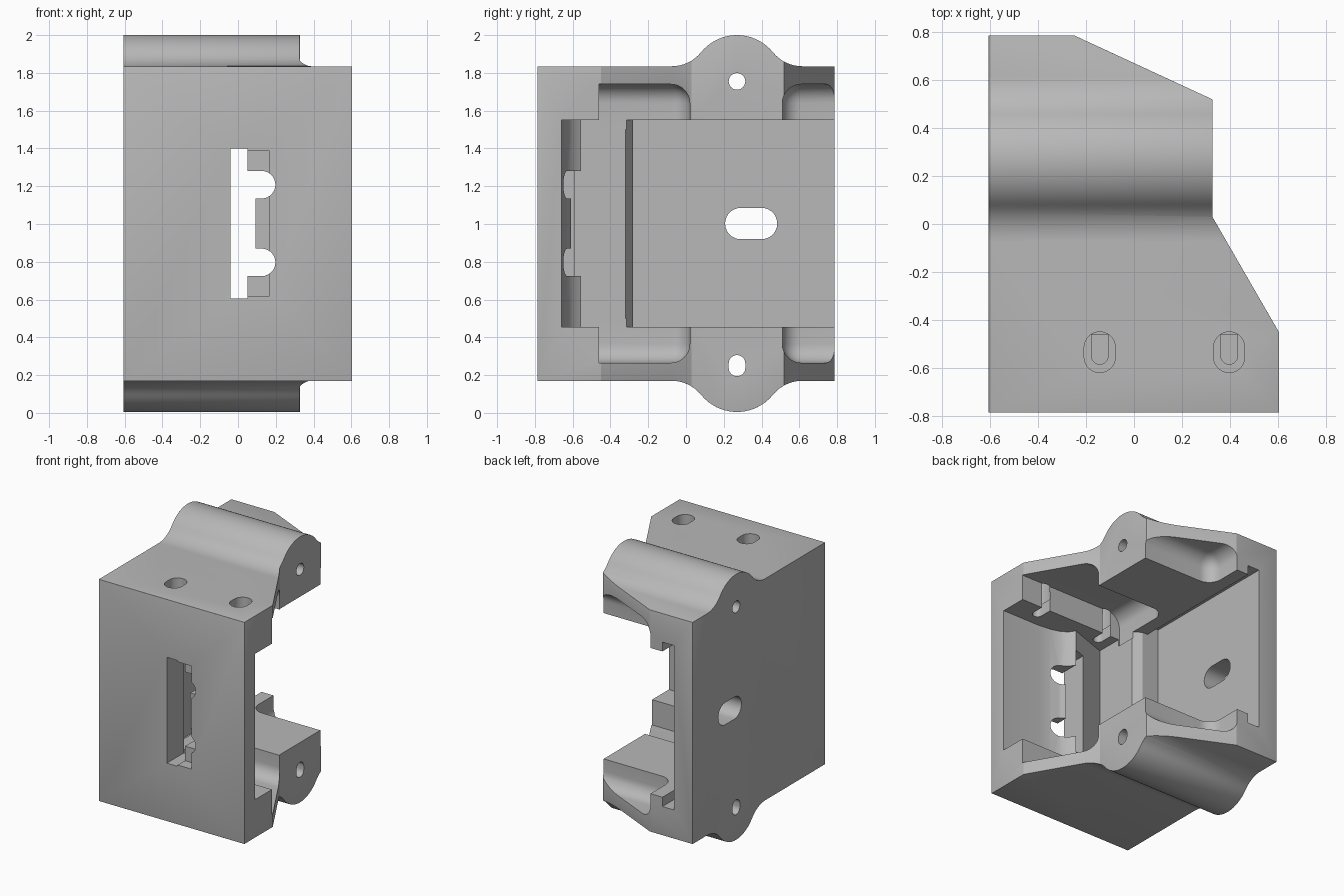
import bpy, bmesh
from math import sin, cos, pi, atan2
from mathutils import Vector

cube = bpy.data.objects.get("Cube")
if cube:
    bpy.data.objects.remove(cube, do_unlink=True)

MID = 1.0025  # height of the mirror plane between the two arms

grey = bpy.data.materials.new("plain_grey")
grey.use_nodes = True
grey.diffuse_color = (0.48, 0.48, 0.48, 1)
grey.node_tree.nodes["Principled BSDF"].inputs["Base Color"].default_value = (0.48, 0.48, 0.48, 1)


def to_object(bm, name):
    bmesh.ops.recalc_face_normals(bm, faces=bm.faces)
    mesh = bpy.data.meshes.new(name)
    bm.to_mesh(mesh)
    bm.free()
    mesh.materials.append(grey)
    ob = bpy.data.objects.new(name, mesh)
    bpy.context.collection.objects.link(ob)
    return ob


def prism(name, pts, axis, a, b):
    """Extrude a 2D outline along an axis from a to b."""
    bm = bmesh.new()
    place = {"x": lambda p: (a, p[0], p[1]), "y": lambda p: (p[0], a, p[1]),
             "z": lambda p: (p[0], p[1], a)}[axis]
    face = bm.faces.new([bm.verts.new(place(p)) for p in pts])
    out = bmesh.ops.extrude_face_region(bm, geom=[face])
    shift = Vector([b - a if k == axis else 0 for k in "xyz"])
    bmesh.ops.translate(bm, vec=shift, verts=[v for v in out["geom"] if isinstance(v, bmesh.types.BMVert)])
    return to_object(bm, name)


def box(name, lo, hi, corner=None, radius=0.1):
    """Box, optionally with the three edges at one corner rounded."""
    bm = bmesh.new()
    bmesh.ops.create_cube(bm, size=1)
    for v in bm.verts:
        v.co = [lo[i] if v.co[i] < 0 else hi[i] for i in range(3)]
    if corner:
        v = min(bm.verts, key=lambda q: (q.co - Vector(corner)).length)
        bmesh.ops.bevel(bm, geom=list(v.link_edges), offset=radius, segments=8,
                        profile=0.5, affect="EDGES")
    return to_object(bm, name)


def arc(cx, cy, r, a, b, n=14):
    return [(cx + r * cos(a + (b - a) * i / n), cy + r * sin(a + (b - a) * i / n)) for i in range(n + 1)]


def stadium(cx, cy, r, half, upright=False):
    """Slot outline: two half circles joined by straight sides."""
    if upright:
        return arc(cx, cy + half, r, 0, pi) + arc(cx, cy - half, r, pi, 2 * pi)
    return arc(cx + half, cy, r, -pi / 2, pi / 2) + arc(cx - half, cy, r, pi / 2, 1.5 * pi)


def apply(ob, mod):
    bpy.ops.object.select_all(action="DESELECT")
    bpy.context.view_layer.objects.active = ob
    ob.select_set(True)
    bpy.ops.object.modifier_apply(modifier=mod.name)


def combine(ob, tool, operation="DIFFERENCE"):
    mod = ob.modifiers.new("cut", "BOOLEAN")
    mod.operation, mod.solver, mod.object = operation, "EXACT", tool
    apply(ob, mod)
    bpy.data.objects.remove(tool, do_unlink=True)


# Side profile: a block with a blended hump over each pivot hole
PY, PZ, HUMP, BLEND, TOP = 0.27, 1.755, 0.245, 0.2, 1.835
rise = TOP + BLEND - PZ
run = ((HUMP + BLEND) ** 2 - rise ** 2) ** 0.5
t = atan2(rise, run)
upper = [(-0.787, TOP)]
upper += arc(PY - run, TOP + BLEND, BLEND, -pi / 2, -t, 8)
upper += arc(PY, PZ, HUMP, pi - t, t, 20)[1:-1]
upper += arc(PY + run, TOP + BLEND, BLEND, pi + t, 1.5 * pi, 8)
upper += [(0.787, TOP)]
lower = [(y, 2 * MID - z) for y, z in reversed(upper)]
body = prism("housing_body", upper + lower, "x", -0.606, 0.7)

# Plan outline trims the arms
plan = [(-0.8, -0.9), (0.604, -0.9), (0.604, -0.45), (0.327, 0.03),
        (0.327, 0.52), (-0.25, 0.787), (-0.25, 0.9), (-0.8, 0.9)]
combine(body, prism("plan_cutter", plan, "z", -0.2, 2.2), "INTERSECT")

# Soft outer edges
bev = body.modifiers.new("soft_edges", "BEVEL")
bev.width, bev.segments, bev.limit_method, bev.angle_limit = 0.014, 3, "ANGLE", 0.4
apply(body, bev)

# Main cavity, leaving the side plate, the corner block and the curved rib
cavity = [(0.8, -0.66), (0.3, -0.66), (0.2, -0.65), (0.13, -0.63), (0.08, -0.6),
          (0.05, -0.555), (-0.25, -0.66), (-0.25, -0.32), (-0.31, -0.28),
          (-0.45, -0.28), (-0.45, 0.9), (0.8, 0.9)]
combine(body, prism("cavity_cutter", cavity, "z", 0.455, 1.55))

# Groove along the side plate at both arms
combine(body, box("groove_cutter", (-0.45, -0.28, 0.385), (-0.355, 0.9, 2 * MID - 0.385)))

# Scooped pockets either side of each pivot
for y0, y1, round_y in ((-0.46, 0.02, 0.02), (0.51, 0.95, 0.51)):
    for z0, z1, round_z in ((1.5, 1.74, 1.74), (0.265, 0.5, 0.265)):
        combine(body, box("pocket_cutter", (-0.256, y0, z0), (0.9, y1, z1), (-0.256, round_y, round_z)))

# Pivot holes and the oval hole in the side plate
combine(body, prism("pin_cutter", arc(PY, PZ, 0.044, 0, 2 * pi * 23 / 24, 23), "x", -1, 1))
combine(body, prism("pin_cutter", stadium(PY, 2 * MID - PZ, 0.044, 0.012, True), "x", -1, 1))
combine(body, prism("oval_cutter", stadium(0.345, MID, 0.083, 0.055), "x", -1, 0))

# Stepped slots in the top
for x in (-0.143, 0.397):
    combine(body, prism("slot_cutter", stadium(x, -0.535, 0.065, 0.02, True), "z", 1.64, 2.2))
    combine(body, prism("slot_cutter", stadium(x, -0.5, 0.035, 0.05, True), "z", 1.5, 1.7))

# Front window: through slot, shallow recess, centre relief and two round notches
combine(body, box("window_cutter", (-0.04, -1, 0.605), (0.05, -0.4, 1.4)))
combine(body, box("window_cutter", (0.0, -1, 0.615), (0.163, -0.7, 1.39)))
combine(body, box("window_cutter", (0.0, -1, 0.87), (0.093, -0.4, 1.14)))
for z in (0.797, 1.208):
    combine(body, prism("notch_cutter", stadium(0.085, z, 0.073, 0.04), "y", -1, -0.4))

bpy.ops.object.select_all(action="DESELECT")
bpy.context.view_layer.objects.active = body
body.select_set(True)
bpy.ops.object.shade_smooth_by_angle(angle=0.5)
